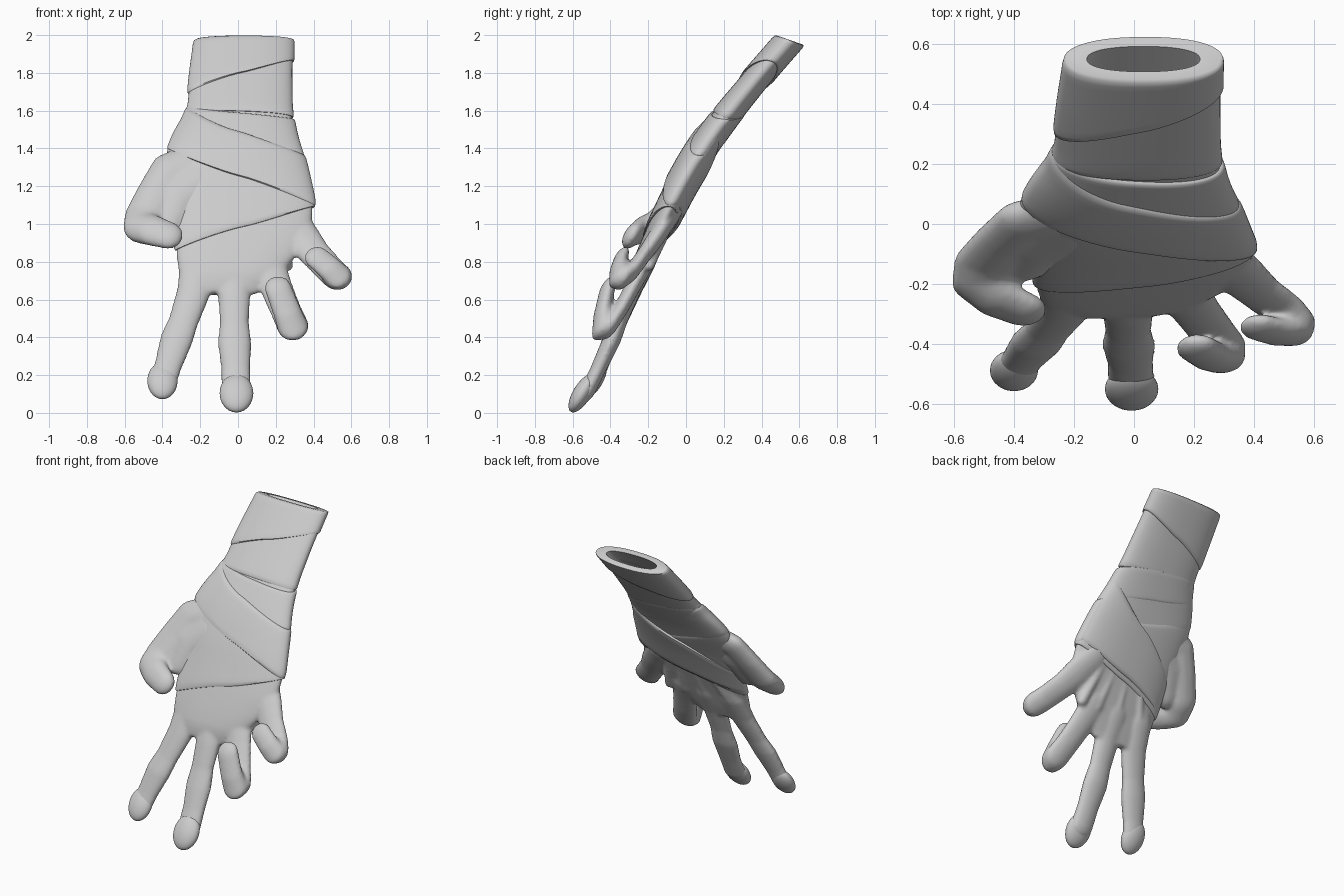
import bpy, bmesh, math
from mathutils import Matrix, Vector

if "Cube" in bpy.data.objects:
    bpy.data.objects.remove(bpy.data.objects["Cube"])

TILT = Matrix.Rotation(math.radians(-31), 4, 'X')   # lean of the whole hand
N = 80

# Arm and palm stations: z, centre y, half depth, left x, right x
STATIONS = [
    (0.60, -.295, .020, -.25, .06), (0.68, -.275, .045, -.30, .16),
    (0.80, -.225, .052, -.325, .29), (0.95, -.155, .057, -.33, .385),
    (1.10, -.080, .060, -.335, .40), (1.20, -.030, .063, -.355, .38),
    (1.35, .057, .066, -.375, .345), (1.45, .122, .066, -.345, .31),
    (1.60, .233, .065, -.26, .28), (1.80, .398, .060, -.24, .277),
    (1.98, .555, .060, -.215, .28), (2.10, .660, .060, -.21, .28)]


def lerp_station(z):
    z = min(max(z, STATIONS[0][0]), STATIONS[-1][0])
    for a, b in zip(STATIONS, STATIONS[1:]):
        if z <= b[0]:
            t = (z - a[0]) / (b[0] - a[0])
            return [p + (q - p) * t for p, q in zip(a, b)]


def surface(z, ang, ox=0.0, oy=0.0):
    """Point on the arm surface, pushed outward by ox / oy."""
    rows = [lerp_station(z + d) for d in (-.04, 0, .04)]
    _, yc, hd, xl, xr = [sum(v) / 3 for v in zip(*rows)]
    c, s = math.cos(ang), math.sin(ang)
    px = math.copysign(abs(c) ** .88, c) * ((xr - xl) / 2 + ox)
    py = math.copysign(abs(s) ** .88, s) * (hd + oy)
    return Vector(((xl + xr) / 2 + px, yc + py, z - .35 * py))


def finish(name, bm):
    bmesh.ops.recalc_face_normals(bm, faces=bm.faces)
    me = bpy.data.meshes.new(name)
    bm.to_mesh(me)
    bm.free()
    for p in me.polygons:
        p.use_smooth = True
    ob = bpy.data.objects.new(name, me)
    bpy.context.collection.objects.link(ob)
    return ob


def bridge(bm, r0, r1):
    n = len(r0)
    for i in range(n):
        bm.faces.new((r0[i], r0[(i + 1) % n], r1[(i + 1) % n], r1[i]))


def ellipsoid(bm, p, rx, ry, rz, seg=16):
    m = Matrix.Translation(p) @ TILT @ Matrix.Diagonal((rx, ry, rz, 1))
    bmesh.ops.create_uvsphere(bm, u_segments=seg, v_segments=seg // 2 + 2,
                              radius=1, matrix=m)


def limb(bm, pts, flat=.47):
    """Flattened round limb: hulls between ellipsoids at (x, y, z, radius)."""
    for pair in zip(pts, pts[1:]):
        part = bmesh.new()
        for x, y, z, r in pair:
            ellipsoid(part, (x, y, z), r, r * flat, r)
        bmesh.ops.delete(part, geom=part.faces[:], context='FACES_ONLY')
        bmesh.ops.delete(part, geom=part.edges[:], context='EDGES')
        if not part.verts:
            for x, y, z, r in pair:
                ellipsoid(part, (x, y, z), r, r * flat, r)
        cloud = [v.co.copy() for v in part.verts]
        part.clear()
        bmesh.ops.convex_hull(part, input=[part.verts.new(c) for c in cloud])
        loose = [v for v in part.verts if not v.link_faces]
        bmesh.ops.delete(part, geom=loose, context='VERTS')
        me = bpy.data.meshes.new("limb_part")
        part.to_mesh(me)
        part.free()
        bm.from_mesh(me)
        bpy.data.meshes.remove(me)


def wrap(name, bottom, top, front, back=None, inx=.02, iny=.02):
    """Bandage band between two slanted cuts (base, cos term, sin term)."""
    back = front if back is None else back
    outer = [(0, .4), (.02, .85)] + [(v / 12, 1) for v in range(1, 12)]
    outer += [(.98, .85), (1, .4)]
    prof = [(0, None)] + outer + [(v / 6, None) for v in range(6, 0, -1)]
    bm = bmesh.new()
    rings = []
    for t, k in prof:
        ring = []
        for i in range(N):
            a = 2 * math.pi * i / N
            c, s = math.cos(a), math.sin(a)
            lo, hi = [q[0] + q[1] * c + q[2] * s for q in (bottom, top)]
            off = front + (back - front) * (s + 1) / 2
            ox, oy = (-inx, -iny) if k is None else (off * k, off * k)
            ring.append(bm.verts.new(surface(lo + (hi - lo) * t, a, ox, oy)))
        rings.append(ring)
    for k in range(len(rings)):
        bridge(bm, rings[k], rings[(k + 1) % len(rings)])
    ob = finish(name, bm)
    bpy.ops.object.select_all(action='DESELECT')
    bpy.context.view_layer.objects.active = ob
    ob.select_set(True)
    bpy.ops.object.shade_smooth_by_angle(angle=math.radians(50))


# Palm and lower arm
bm = bmesh.new()
rings = []
for k in range(33):
    z = .63 + (1.66 - .63) * k / 32
    rings.append([bm.verts.new(surface(z, 2 * math.pi * i / N)) for i in range(N)])
for r0, r1 in zip(rings, rings[1:]):
    bridge(bm, r0, r1)
bm.faces.new(rings[0][::-1])
bm.faces.new(rings[-1])
bmesh.ops.recalc_face_normals(bm, faces=bm.faces)

# Index finger
limb(bm, [(-.17, -.15, .95, .07), (-.21, -.22, .78, .1), (-.235, -.285, .64, .09),
          (-.29, -.355, .48, .08), (-.325, -.395, .39, .088), (-.37, -.45, .25, .074),
          (-.40, -.485, .16, .075)], .52)
# Middle finger
limb(bm, [(-.02, -.14, .97, .07), (-.02, -.22, .78, .1), (-.02, -.29, .64, .088),
          (-.02, -.355, .48, .078), (-.018, -.40, .37, .09), (-.012, -.46, .24, .079),
          (-.01, -.52, .12, .08)], .52)
# Ring finger, folded back on itself
limb(bm, [(.10, -.14, .97, .07), (.15, -.21, .80, .1), (.20, -.28, .67, .088),
          (.25, -.345, .55, .084), (.288, -.40, .465, .086), (.29, -.445, .455, .082),
          (.258, -.442, .54, .076), (.212, -.415, .66, .073)])
# Little finger, folded back on itself
limb(bm, [(.25, -.07, 1.05, .09), (.33, -.15, .94, .1), (.41, -.22, .84, .085),
          (.49, -.28, .755, .082), (.525, -.325, .722, .082), (.525, -.36, .725, .074),
          (.475, -.36, .775, .071), (.42, -.345, .82, .069)])
# Thumb, curling in front of the palm
limb(bm, [(-.25, .03, 1.32, .11), (-.36, .005, 1.28, .108), (-.43, -.06, 1.16, .108),
          (-.49, -.13, 1.04, .11), (-.512, -.195, .985, .097), (-.45, -.25, .965, .09),
          (-.37, -.285, .94, .08)], .54)
# Fleshy thumb root
limb(bm, [(-.2, -.01, 1.25, .13), (-.32, -.06, 1.16, .12), (-.37, -.13, 1.03, .09)], .5)
# Tendons on the back of the hand
for x0, x1 in ((-.20, -.10), (-.02, 0), (.14, .09), (.26, .18)):
    limb(bm, [(x0, -.196, .78, .033), (x1, -.056, 1.06, .025)], .9)

hand = finish("hand", bm)
rm = hand.modifiers.new("blend", 'REMESH')
rm.mode = 'VOXEL'
rm.voxel_size = .0115
rm.use_smooth_shade = True
sm = hand.modifiers.new("soften", 'SMOOTH')
sm.factor = .5
sm.iterations = 7

# Finger end pads
for name, p, r in (("index_tip", (-.40, -.488, .17), (.08, .046, .11)),
                   ("middle_tip", (-.008, -.55, .104), (.089, .048, .115))):
    bm = bmesh.new()
    ellipsoid(bm, p, *r, seg=32)
    finish(name, bm)

# Bandages, from the hollow cuff down to the palm
wrap("cuff_wrap", (1.775, .085, 0), (1.974, 0, 0), .020, inx=.06, iny=.018)
wrap("wrist_wrap", (1.575, -.01, 0), (1.84, .05, 0), .010, inx=.065, iny=.02)
wrap("wrist_under_wrap", (1.43, -.07, .02), (1.585, -.03, .02), .012)
wrap("diagonal_palm_wrap", (1.245, -.15, .02), (1.49, -.125, .02), .023, .010)
wrap("lower_palm_wrap", (.975, .115, .01), (1.33, -.12, 0), .012)
wrap("back_palm_wrap", (1.0, .115, .01), (1.27, .22, .02), -.012, .026)
